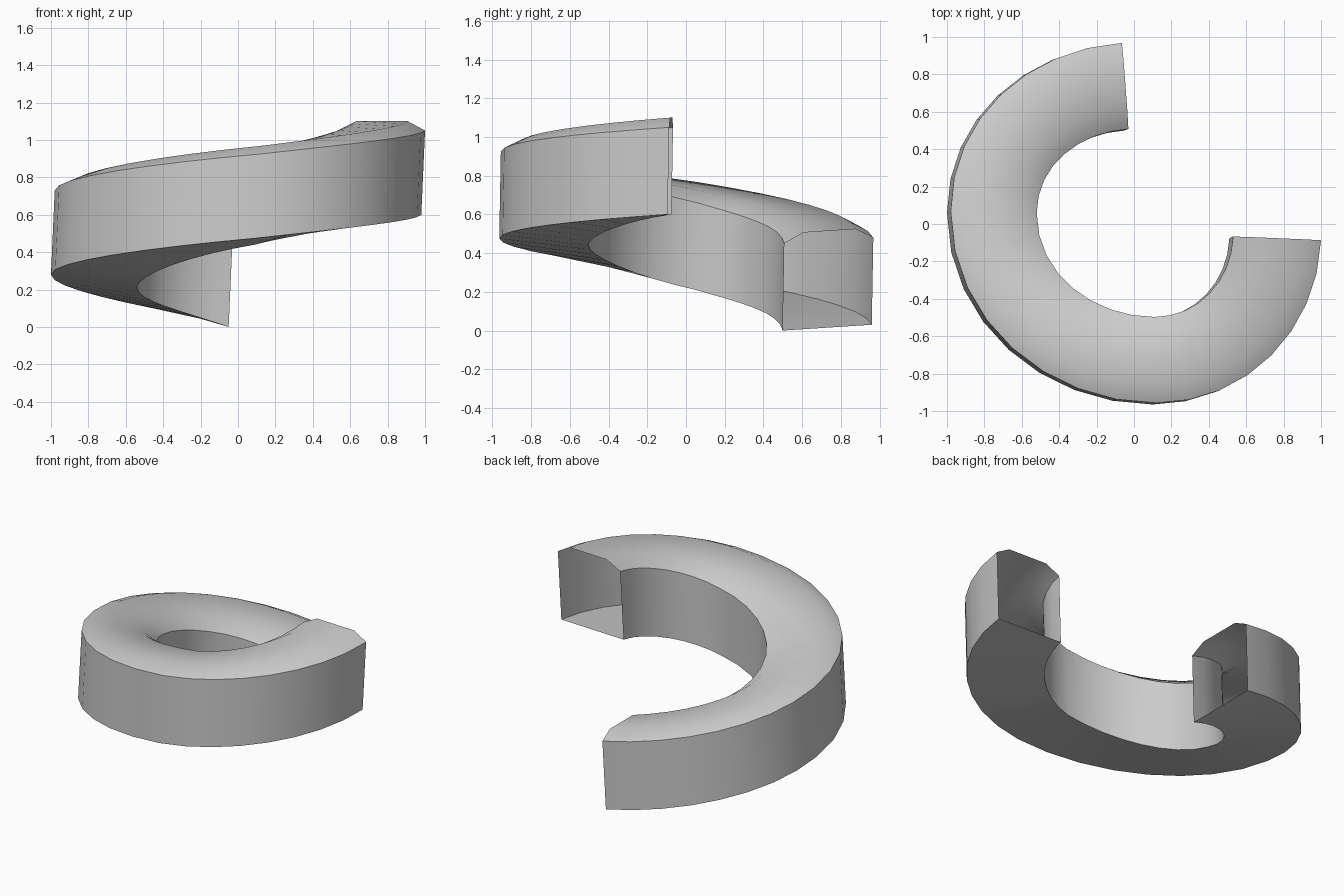
import bpy, bmesh
from mathutils import Vector as V

if "Cube" in bpy.data.objects:
    bpy.data.objects.remove(bpy.data.objects["Cube"])

STEPS = 8  # cross-sections per quarter turn

# Bottom edge rails, one knot per quarter turn
OUTER = [V((-.085, .96, .03)), V((-1.0, .06, .28)), V((.10, -.965, .475)), V((.98, -.095, .60))]
INNER = [V((-.05, .50, 0)), V((-.54, .05, .21)), V((.09, -.505, .44)), V((.51, -.075, .60))]
TANGENTS = [V((-1, -.065, 0)), V((0, -1, 0)), V((1, 0, 0)), V((.04, 1, 0))]
CLIMB = [.27, .22, .16, .10]   # rise per quarter at each knot


def rail(knots):
    """Rising quarter-arc Bezier segments through the knots."""
    pts = [knots[0]]
    for i in range(3):
        a, d = knots[i], knots[i + 1]
        h = .39 * (d - a).xy.length
        b = a + TANGENTS[i] * h + V((0, 0, CLIMB[i] / 3))
        c = d - TANGENTS[i + 1] * h - V((0, 0, CLIMB[i + 1] / 3))
        for k in range(1, STEPS + 1):
            t = k / STEPS
            s = 1 - t
            pts.append(a*s**3 + b*3*s*s*t + c*3*s*t*t + d*t**3)
    return pts


# Hollow, open-ended spiral channel with a chamfered top
bm = bmesh.new()
up = V((.02, .008, .45))
ridge = V((.022, .009, .50))
rings = []
for o, i in zip(rail(OUTER), rail(INNER)):
    section = [i, o, o + up, o.lerp(i, .2) + ridge, o.lerp(i, .79) + ridge, i + up]
    rings.append([bm.verts.new(p) for p in section])
for a, b in zip(rings, rings[1:]):
    for k in range(6):
        n = (k + 1) % 6
        bm.faces.new((a[k], b[k], b[n], a[n]))
bmesh.ops.recalc_face_normals(bm, faces=bm.faces)

mesh = bpy.data.meshes.new("spiral_channel")
bm.to_mesh(mesh)
bm.free()
obj = bpy.data.objects.new("spiral_channel", mesh)
bpy.context.collection.objects.link(obj)
bpy.context.view_layer.objects.active = obj
obj.select_set(True)
bpy.ops.object.shade_smooth_by_angle(angle=.6)
